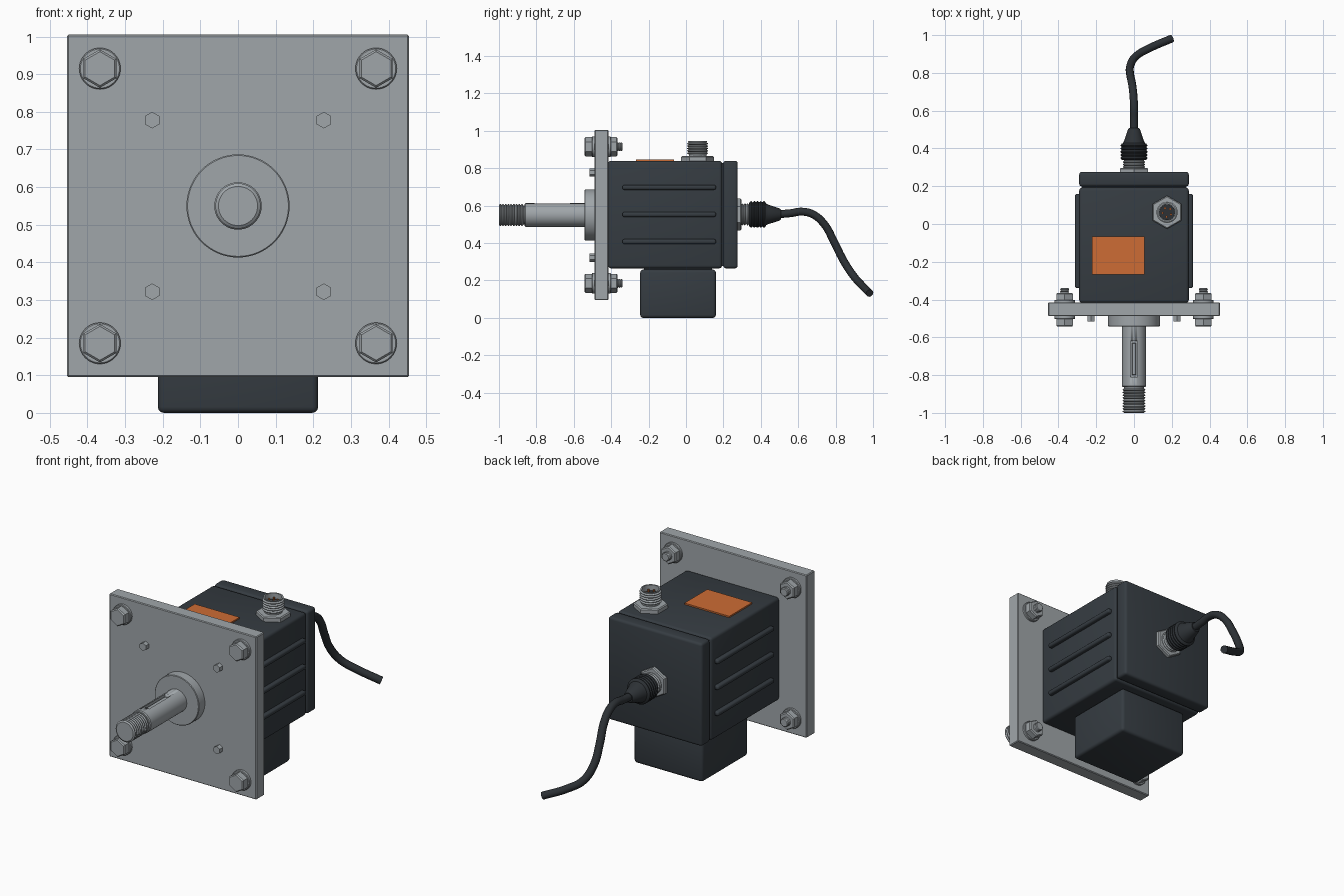
import bpy, bmesh, math
from mathutils import Matrix, Vector

cube = bpy.data.objects.get("Cube")
if cube:
    bpy.data.objects.remove(cube, do_unlink=True)


def material(name, rgb, rough=0.6):
    m = bpy.data.materials.new(name)
    m.use_nodes = True
    m.diffuse_color = (*rgb, 1)
    node = m.node_tree.nodes["Principled BSDF"]
    node.inputs["Base Color"].default_value = (*rgb, 1)
    node.inputs["Roughness"].default_value = rough
    return m


STEEL = material("light grey steel", (0.35, 0.38, 0.40))
BODY = material("dark slate plastic", (0.036, 0.045, 0.054))
RUBBER = material("black rubber", (0.026, 0.031, 0.036))
ORANGE = material("orange label", (0.61, 0.15, 0.035))

Y, Z = Vector((0, 1, 0)), Vector((0, 0, 1))
AXIS_Z = 0.55  # height of the shaft axis


def finish(name, bm, mat):
    bmesh.ops.recalc_face_normals(bm, faces=bm.faces)
    mesh = bpy.data.meshes.new(name)
    bm.to_mesh(mesh)
    bm.free()
    mesh.materials.append(mat)
    ob = bpy.data.objects.new(name, mesh)
    bpy.context.collection.objects.link(ob)
    select(ob)
    bpy.ops.object.shade_smooth_by_angle(angle=math.radians(32))
    return ob


def select(ob):
    bpy.ops.object.select_all(action='DESELECT')
    ob.select_set(True)
    bpy.context.view_layer.objects.active = ob


def box(name, lo, hi, mat, bevel=0.0, segments=3):
    """Box between two corners with rounded edges."""
    lo, hi = Vector(lo), Vector(hi)
    bm = bmesh.new()
    bmesh.ops.create_cube(bm, size=1)
    for v in bm.verts:
        v.co = (lo + hi) / 2 + v.co * (hi - lo)
    if bevel:
        bmesh.ops.bevel(bm, geom=bm.edges[:], offset=bevel, segments=segments,
                        profile=0.5, affect='EDGES')
    return finish(name, bm, mat)


def lathe(name, profile, mat, axis=Y, at=(0, 0, 0), sides=40):
    """Revolve (radius, distance) points around an axis; six sides give a hex."""
    side = Vector((1, 0, 0))
    frame = Matrix((side, axis.cross(side), axis)).transposed()
    bm = bmesh.new()
    rings = []
    for r, t in profile:
        ring = []
        for i in range(sides):
            a = math.pi / 2 + math.tau * i / sides
            ring.append(bm.verts.new(
                Vector(at) + frame @ Vector((r * math.cos(a), r * math.sin(a), t))))
        rings.append(ring)
    for a, b in zip(rings, rings[1:]):
        for i in range(sides):
            j = (i + 1) % sides
            bm.faces.new((a[i], a[j], b[j], b[i]))
    bm.faces.new(rings[0])
    bm.faces.new(rings[-1])
    return finish(name, bm, mat)


def rod(r, a, b, c=0.004):
    """Profile of a cylinder with chamfered ends."""
    return [(r - c, a), (r, a + c), (r, b - c), (r - c, b)]


def thread(r, depth, a, b, turns):
    """Zigzag profile of a threaded length."""
    step = (b - a) / turns
    pts = [(r - depth, a)]
    for i in range(turns):
        s = a + i * step
        pts += [(r, s + step * 0.4), (r, s + step * 0.6), (r - depth, s + step)]
    return pts


# Mounting plate and centre boss
box("mounting_plate", (-0.455, -0.488, 0.095), (0.455, -0.415, 1.005), STEEL, 0.004, 1)
lathe("centre_boss", rod(0.137, -0.542, -0.48, 0.003), STEEL, at=(0, 0, AXIS_Z), sides=64)

# Shaft with threaded end and keyway
shaft = lathe("shaft", thread(0.06, 0.008, -1.0, -0.87, 9)
              + [(0.052, -0.863), (0.059, -0.863), (0.063, -0.858), (0.063, -0.5)],
              STEEL, at=(0, 0, AXIS_Z), sides=48)
cutter = box("keyway_cutter", (-0.018, -0.81, AXIS_Z + 0.04), (0.018, -0.62, 0.7), STEEL)
cut = shaft.modifiers.new("keyway", 'BOOLEAN')
cut.operation = 'DIFFERENCE'
cut.solver = 'EXACT'
cut.object = cutter
select(shaft)
# The cut goes first so the smoothing sees the new edges
while shaft.modifiers[0] != cut:
    bpy.ops.object.modifier_move_up(modifier=cut.name)
bpy.ops.object.modifier_apply(modifier=cut.name)
bpy.data.objects.remove(cutter, do_unlink=True)
box("shaft_key", (-0.011, -0.80, AXIS_Z + 0.03), (0.011, -0.63, AXIS_Z + 0.052), STEEL, 0.002, 1)

# Corner bolts with washers and nuts, and the small hex screws
for sx, label in ((1, "left"), (-1, "right")):
    for sz, level in ((1, "upper"), (-1, "lower")):
        tag = f"{level}_{label}"
        at = (sx * 0.367, 0, AXIS_Z + sz * 0.365)
        lathe("bolt_washer_" + tag, rod(0.055, -0.503, -0.485, 0.003), STEEL, at=at)
        lathe("bolt_head_" + tag, [(0.045, -0.543), (0.051, -0.537), (0.051, -0.50)],
              STEEL, at=at, sides=6)
        lathe("nut_washer_" + tag, rod(0.055, -0.418, -0.402, 0.003), STEEL, at=at)
        lathe("nut_" + tag, [(0.051, -0.405), (0.051, -0.371), (0.045, -0.365)],
              STEEL, at=at, sides=6)
        lathe("bolt_end_" + tag, thread(0.024, 0.004, -0.38, -0.34, 4), STEEL, at=at, sides=24)
        lathe("hex_screw_" + tag, [(0.022, -0.515), (0.022, -0.48)], STEEL,
              at=(sx * 0.228, 0, AXIS_Z + sz * 0.228), sides=6)

# Housing, seal, rear cover and lower box
box("housing", (-0.29, -0.417, 0.265), (0.29, 0.193, 0.84), BODY, 0.016)
box("cover_seal", (-0.278, 0.17, 0.277), (0.278, 0.22, 0.828), BODY)
box("rear_cover", (-0.29, 0.199, 0.265), (0.29, 0.276, 0.84), BODY, 0.014)
box("lower_box", (-0.213, -0.245, 0.0), (0.213, 0.16, 0.258), BODY, 0.016)
box("lower_box_neck", (-0.195, -0.225, 0.24), (0.195, 0.14, 0.28), BODY)

# Raised side ribs
for sx, label in ((1, "left"), (-1, "right")):
    for i in range(3):
        z = 0.408 + i * 0.145
        xs = sorted((sx * 0.27, sx * 0.312))
        box(f"side_rib_{label}_{i + 1}", (xs[0], -0.34, z - 0.013),
            (xs[1], 0.16, z + 0.013), BODY, 0.01)

# Label plate
box("label_plate", (-0.222, -0.267, 0.839), (0.055, -0.065, 0.848), ORANGE)

# Top socket: hex base, hollow threaded barrel, insert and pins
top = (0.175, 0.062, 0)
lathe("socket_hex", [(0.088, 0.835), (0.088, 0.86), (0.082, 0.865)], STEEL, Z, top, 6)
lathe("socket_barrel", [(0.047, 0.86), (0.047, 0.872)] + thread(0.056, 0.008, 0.874, 0.938, 5)
      + [(0.051, 0.946), (0.043, 0.946), (0.043, 0.89)], STEEL, Z, top)
lathe("socket_insert", [(0.042, 0.88), (0.042, 0.915)], RUBBER, Z, top)
for i in range(5):
    a = math.tau * i / 5 + math.pi / 4
    lathe(f"socket_pin_{i + 1}", [(0.006, 0.91), (0.006, 0.93)], ORANGE, Z,
          (top[0] + 0.024 * math.cos(a), top[1] + 0.024 * math.sin(a), 0), 10)

# Rear cable gland with ribbed boot
rear = (0, 0, AXIS_Z + 0.003)
lathe("gland_hex", [(0.086, 0.27), (0.086, 0.291), (0.08, 0.296)], STEEL, at=rear, sides=6)
lathe("gland_barrel", thread(0.058, 0.006, 0.294, 0.35, 4), STEEL, at=rear)
lathe("gland_boot", [(0.06, 0.338)] + thread(0.071, 0.006, 0.34, 0.425, 5)
      + [(0.058, 0.428), (0.052, 0.44), (0.032, 0.502), (0.026, 0.508)], RUBBER, at=rear)

# Cable
path = [(0, 0.48, 0.553), (0, 0.56, 0.56), (0, 0.62, 0.568), (-0.003, 0.68, 0.553),
        (-0.01, 0.74, 0.50), (-0.02, 0.79, 0.41), (-0.019, 0.84, 0.31),
        (0.012, 0.89, 0.232), (0.08, 0.93, 0.185), (0.2, 0.982, 0.132)]
curve = bpy.data.curves.new("cable", 'CURVE')
curve.dimensions = '3D'
curve.bevel_depth = 0.021
curve.bevel_resolution = 4
curve.use_fill_caps = True
curve.resolution_u = 6
spline = curve.splines.new('BEZIER')
spline.bezier_points.add(len(path) - 1)
for p, co in zip(spline.bezier_points, path):
    p.co = co
    p.handle_left_type = p.handle_right_type = 'AUTO'
curve.materials.append(RUBBER)
cable = bpy.data.objects.new("cable", curve)
bpy.context.collection.objects.link(cable)
select(cable)
bpy.ops.object.convert(target='MESH')
bpy.ops.object.shade_smooth_by_angle(angle=math.radians(40))
